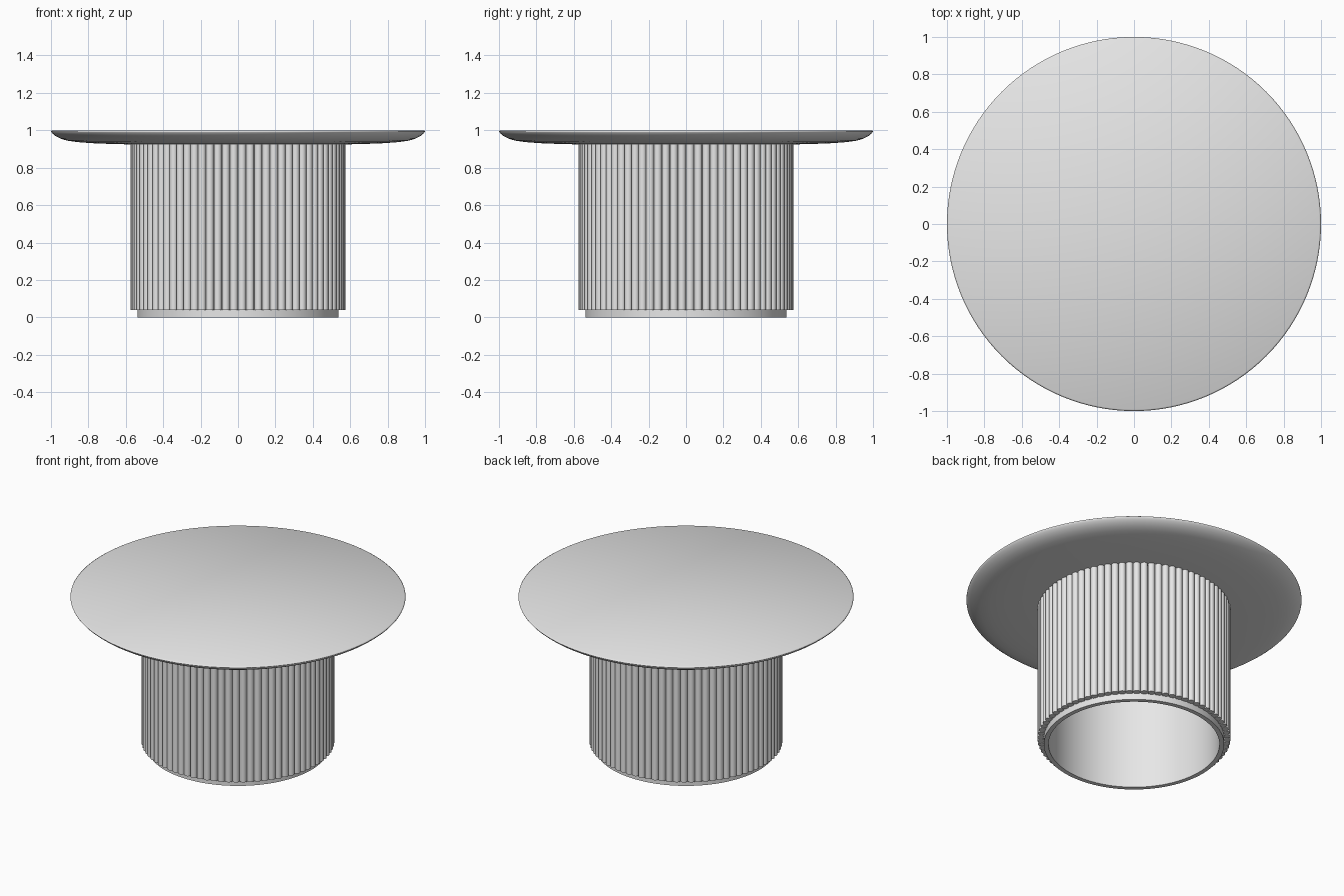
import bpy, math

if "Cube" in bpy.data.objects:
    bpy.data.objects.remove(bpy.data.objects["Cube"])

REEDS = 80          # reeds around the drum
REED_R = 0.0215     # reed radius
RING_R = 0.555      # radius of the reed circle


def material(name, rgb):
    m = bpy.data.materials.new(name)
    m.diffuse_color = (*rgb, 1)
    m.use_nodes = True
    m.node_tree.nodes["Principled BSDF"].inputs["Base Color"].default_value = m.diffuse_color
    return m


def add_object(name, verts, faces, mat):
    me = bpy.data.meshes.new(name)
    me.from_pydata(verts, [], faces)
    me.materials.append(mat)
    ob = bpy.data.objects.new(name, me)
    bpy.context.collection.objects.link(ob)
    return ob


def lathe(name, profile, mat, n=128, closed=False):
    """Revolve (r, z) points round z; a point with r = 0 becomes a pole."""
    verts, rings, faces = [], [], []
    for r, z in profile:
        start = len(verts)
        if r == 0:
            verts.append((0, 0, z))
            rings.append([start] * n)
        else:
            for i in range(n):
                a = 2 * math.pi * i / n
                verts.append((r * math.cos(a), r * math.sin(a), z))
            rings.append(list(range(start, start + n)))
    pairs = list(zip(rings, rings[1:]))
    if closed:
        pairs.append((rings[-1], rings[0]))
    for a, b in pairs:
        for i in range(n):
            j = (i + 1) % n
            faces.append(list(dict.fromkeys((a[i], a[j], b[j], b[i]))))
    return add_object(name, verts, faces, mat)


def smooth(ob, angle=None):
    bpy.ops.object.select_all(action='DESELECT')
    ob.select_set(True)
    bpy.context.view_layer.objects.active = ob
    if angle is None:
        bpy.ops.object.shade_smooth()
    else:
        bpy.ops.object.shade_smooth_by_angle(angle=math.radians(angle))


grey = material("light_grey", (0.8, 0.8, 0.8))

# Round top: flat above, soft curved underside running up to a thin rim
top = lathe("table_top", [
    (0, 0.924), (0.55, 0.924), (0.68, 0.927), (0.78, 0.931), (0.86, 0.937),
    (0.915, 0.945), (0.95, 0.956), (0.975, 0.969), (0.99, 0.981),
    (0.998, 0.990), (1.0, 0.995), (0.992, 1.0), (0, 1.0)], grey)
smooth(top)

# Hollow drum, open at the bottom, forming the recessed plinth
drum = lathe("base_drum", [(0.51, 0), (0.538, 0), (0.538, 0.924), (0.51, 0.924)],
             grey, closed=True)
smooth(drum, 30)

# Vertical round reeds around the drum
SIDES = 16
verts, faces = [], []
for k in range(REEDS):
    t = 2 * math.pi * (k + 0.5) / REEDS
    cx, cy = RING_R * math.cos(t), RING_R * math.sin(t)
    s = len(verts)
    for z in (0.04, 0.925):
        for i in range(SIDES):
            a = t + 2 * math.pi * i / SIDES
            verts.append((cx + REED_R * math.cos(a), cy + REED_R * math.sin(a), z))
    for i in range(SIDES):
        j = (i + 1) % SIDES
        faces.append((s + i, s + j, s + SIDES + j, s + SIDES + i))
    faces.append([s + i for i in reversed(range(SIDES))])
    faces.append([s + SIDES + i for i in range(SIDES)])
reeds = add_object("base_reeds", verts, faces, grey)
smooth(reeds, 40)
